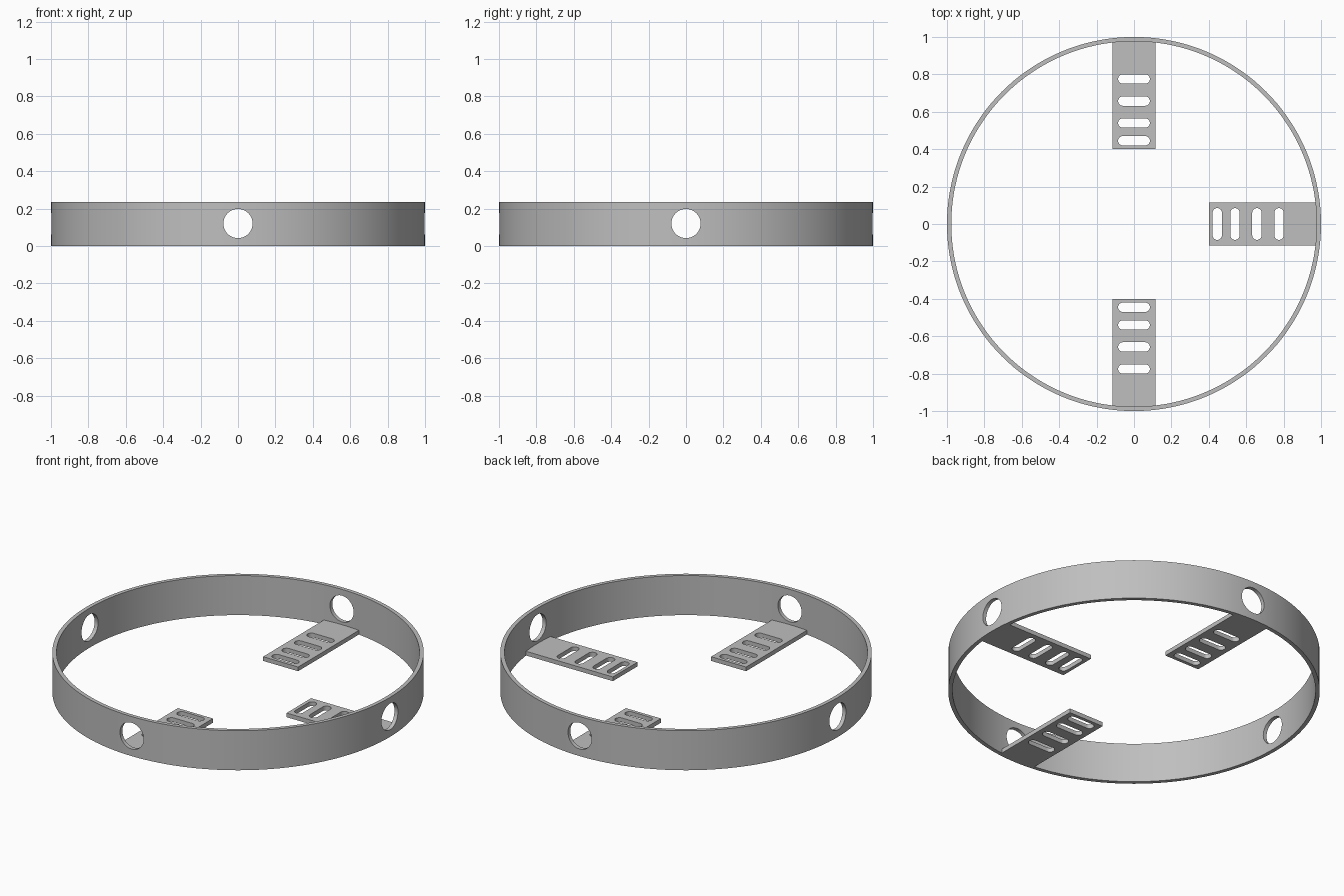
import bpy, bmesh, math
from mathutils import Matrix

if "Cube" in bpy.data.objects:
    bpy.data.objects.remove(bpy.data.objects["Cube"])

R_OUT, R_IN, HEIGHT = 1.0, 0.977, 0.235
TAB_START, TAB_HALF, TAB_THICK = 0.40, 0.115, 0.025
SLOTS = (0.445, 0.54, 0.657, 0.775)
SLOT_R, SLOT_HALF = 0.025, 0.085
HOLE_R, HOLE_Z = 0.078, 0.12

grey = bpy.data.materials.new("plain grey")
grey.diffuse_color = (0.52, 0.52, 0.52, 1)
grey.use_nodes = True
grey.node_tree.nodes["Principled BSDF"].inputs["Base Color"].default_value = grey.diffuse_color


def finish(obj):
    """Colour the part and smooth its curved faces."""
    bpy.ops.object.select_all(action='DESELECT')
    obj.select_set(True)
    bpy.context.view_layer.objects.active = obj
    obj.data.materials.clear()
    obj.data.materials.append(grey)
    bpy.ops.object.shade_smooth_by_angle(angle=math.radians(30))


# Ring band: a rectangular section turned about z
bm = bmesh.new()
n = 144
loops = []
for r, z in ((R_OUT, 0), (R_OUT, HEIGHT), (R_IN, HEIGHT), (R_IN, 0)):
    loops.append([bm.verts.new((r * math.cos(2 * math.pi * i / n),
                                r * math.sin(2 * math.pi * i / n), z)) for i in range(n)])
for k in range(4):
    a, b = loops[k], loops[(k + 1) % 4]
    for i in range(n):
        j = (i + 1) % n
        bm.faces.new((a[i], a[j], b[j], b[i]))
bmesh.ops.recalc_face_normals(bm, faces=bm.faces)
mesh = bpy.data.meshes.new("ring_band")
bm.to_mesh(mesh)
bm.free()
ring = bpy.data.objects.new("ring_band", mesh)
bpy.context.collection.objects.link(ring)

# Four round holes, drilled by two crossing cylinders
for angle in (0, math.pi / 2):
    bpy.ops.mesh.primitive_cylinder_add(vertices=48, radius=HOLE_R, depth=2.4,
                                        location=(0, 0, HOLE_Z),
                                        rotation=(math.pi / 2, 0, angle))
    drill = bpy.context.object
    mod = ring.modifiers.new("drill", 'BOOLEAN')
    mod.operation, mod.solver, mod.object = 'DIFFERENCE', 'EXACT', drill
    bpy.context.view_layer.objects.active = ring
    bpy.ops.object.modifier_apply(modifier=mod.name)
    bpy.data.objects.remove(drill)
finish(ring)


def add_outline(curve, pts):
    spline = curve.splines.new('POLY')
    spline.points.add(len(pts) - 1)
    for p, (x, y) in zip(spline.points, pts):
        p.co = (x, y, 0, 1)
    spline.use_cyclic_u = True


def slot_outline(cx):
    """Rounded slot, long across the tab."""
    pts = []
    for side, start in ((1, 0), (-1, math.pi)):
        for i in range(13):
            a = start + math.pi * i / 12
            pts.append((cx + SLOT_R * math.cos(a),
                        side * (SLOT_HALF - SLOT_R) + SLOT_R * math.sin(a)))
    return pts


# Slotted tabs: flat plates whose outer end follows the ring
def make_tab(name, angle):
    curve = bpy.data.curves.new(name, 'CURVE')
    curve.dimensions, curve.fill_mode = '2D', 'BOTH'
    curve.extrude = TAB_THICK / 2
    half = math.asin(TAB_HALF / R_IN)
    end = [(R_IN * math.cos(t), R_IN * math.sin(t))
           for t in (half * (i / 4 - 1) for i in range(9))]
    add_outline(curve, [(TAB_START, TAB_HALF), (TAB_START, -TAB_HALF)] + end)
    for cx in SLOTS:
        add_outline(curve, slot_outline(cx))
    obj = bpy.data.objects.new(name, curve)
    bpy.context.collection.objects.link(obj)
    bpy.ops.object.select_all(action='DESELECT')
    obj.select_set(True)
    bpy.context.view_layer.objects.active = obj
    bpy.ops.object.convert(target='MESH')
    obj = bpy.context.object
    obj.name = name
    bm = bmesh.new()
    bm.from_mesh(obj.data)
    bmesh.ops.remove_doubles(bm, verts=bm.verts, dist=1e-5)
    bmesh.ops.recalc_face_normals(bm, faces=bm.faces)
    bm.transform(Matrix.Rotation(angle, 4, 'Z') @ Matrix.Translation((0, 0, TAB_THICK / 2)))
    bm.to_mesh(obj.data)
    bm.free()
    finish(obj)


make_tab("right_tab", 0)
make_tab("back_tab", math.pi / 2)
make_tab("front_tab", -math.pi / 2)
